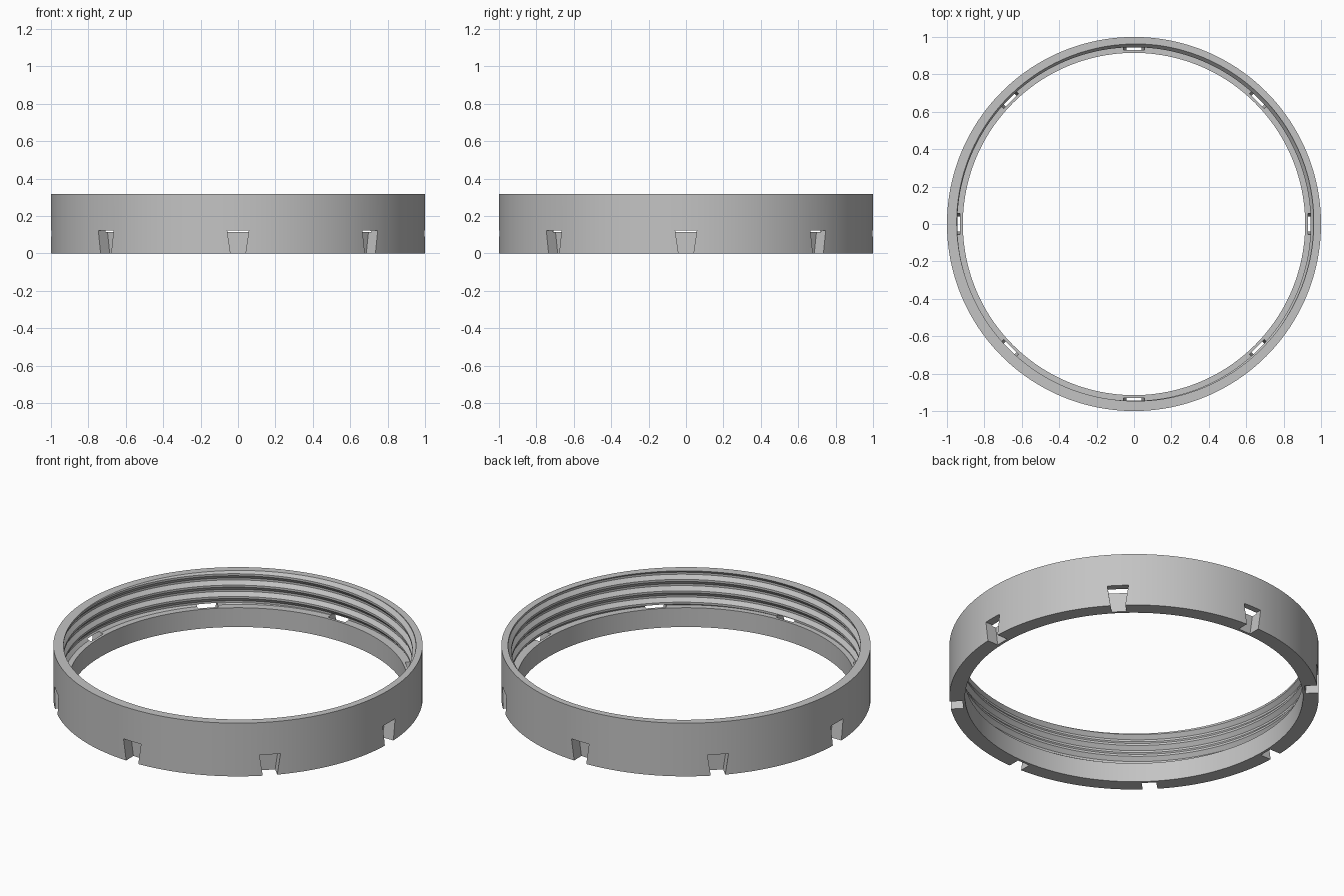
import bpy
import bmesh
from math import pi, tau, cos, sin, radians
from mathutils import Matrix, Vector

cube = bpy.data.objects.get("Cube")
if cube:
    bpy.data.objects.remove(cube, do_unlink=True)

HEIGHT, LEDGE = 0.318, 0.115
OUTER, LIP = 1.0, 0.915
CREST, ROOT = 0.945, 0.964
PITCH, FLAT, FLANK = 0.068, 0.012, 0.022
ROOT_ANGLE = radians(50)   # where the groove runs out through the rim
SEGMENTS = 192

grey = bpy.data.materials.new("plain_grey")
grey.use_nodes = True
colour = (0.55, 0.55, 0.55, 1)
grey.diffuse_color = colour
grey.node_tree.nodes["Principled BSDF"].inputs["Base Color"].default_value = colour


def make_object(name, bm):
    bmesh.ops.recalc_face_normals(bm, faces=bm.faces)
    mesh = bpy.data.meshes.new(name)
    bm.to_mesh(mesh)
    bm.free()
    mesh.materials.append(grey)
    obj = bpy.data.objects.new(name, mesh)
    bpy.context.collection.objects.link(obj)
    return obj


def helix_shift(angle):
    return HEIGHT + PITCH * (angle - ROOT_ANGLE) / tau


def bore_radius(z, angle):
    """Trapezoid thread: distance from the nearest groove centre sets the radius."""
    d = (z - helix_shift(angle)) % PITCH
    d = min(d, PITCH - d)
    t = min(max((d - FLAT / 2) / FLANK, 0), 1)
    return ROOT + (CREST - ROOT) * t


def section(angle):
    """Closed cross-section of the ring, with the thread edges following the helix."""
    pts = [(LIP, LEDGE), (LIP, 0), (OUTER, 0), (OUTER, HEIGHT)]
    heights = [HEIGHT]
    for turn in range(2, -7, -1):
        centre = helix_shift(angle) + turn * PITCH
        for edge in (FLAT / 2 + FLANK, FLAT / 2, -FLAT / 2, -FLAT / 2 - FLANK):
            heights.append(min(max(centre + edge, LEDGE), HEIGHT))
    heights.append(LEDGE)
    return pts + [(bore_radius(z, angle), z) for z in heights]


# Threaded ring body
bm = bmesh.new()
columns = []
for i in range(SEGMENTS + 1):
    a = tau * i / SEGMENTS
    columns.append([bm.verts.new((r * cos(a), r * sin(a), z)) for r, z in section(a)])
for c0, c1 in zip(columns, columns[1:]):
    n = len(c0)
    for j in range(n):
        k = (j + 1) % n
        if (c0[j].co - c0[k].co).length > 1e-6 or (c1[j].co - c1[k].co).length > 1e-6:
            bm.faces.new((c0[j], c1[j], c1[k], c0[k]))
bmesh.ops.remove_doubles(bm, verts=bm.verts, dist=1e-5)
bmesh.ops.delete(bm, geom=[v for v in bm.verts if not v.link_faces], context='VERTS')
ring = make_object("threaded_ring", bm)

# Dovetail wrench slots around the lower edge
bm = bmesh.new()
SLOT_TOP, SLOT_BACK = 0.124, 0.93
LOW = -0.02
half_top, half_bottom = 0.058, 0.04
half_low = half_bottom + (half_top - half_bottom) * LOW / SLOT_TOP
outline = [(-half_low, LOW), (half_low, LOW), (half_top, SLOT_TOP), (-half_top, SLOT_TOP)]
for i in range(8):
    turn = Matrix.Rotation(i * pi / 4, 3, 'Z')
    back, front = [[bm.verts.new(turn @ Vector((r, w, z))) for w, z in outline]
                   for r in (SLOT_BACK, 1.1)]
    bm.faces.new(back)
    bm.faces.new(front)
    for j in range(4):
        k = (j + 1) % 4
        bm.faces.new((back[j], back[k], front[k], front[j]))
cutter = make_object("slot_cutter", bm)
cutter.hide_render = True

cut = ring.modifiers.new("slots", 'BOOLEAN')
cut.operation = 'DIFFERENCE'
cut.solver = 'EXACT'
cut.object = cutter

bpy.ops.object.select_all(action='DESELECT')
ring.select_set(True)
bpy.context.view_layer.objects.active = ring
bpy.ops.object.modifier_apply(modifier=cut.name)
bpy.data.objects.remove(cutter, do_unlink=True)
bpy.ops.object.shade_smooth_by_angle(angle=radians(25))
